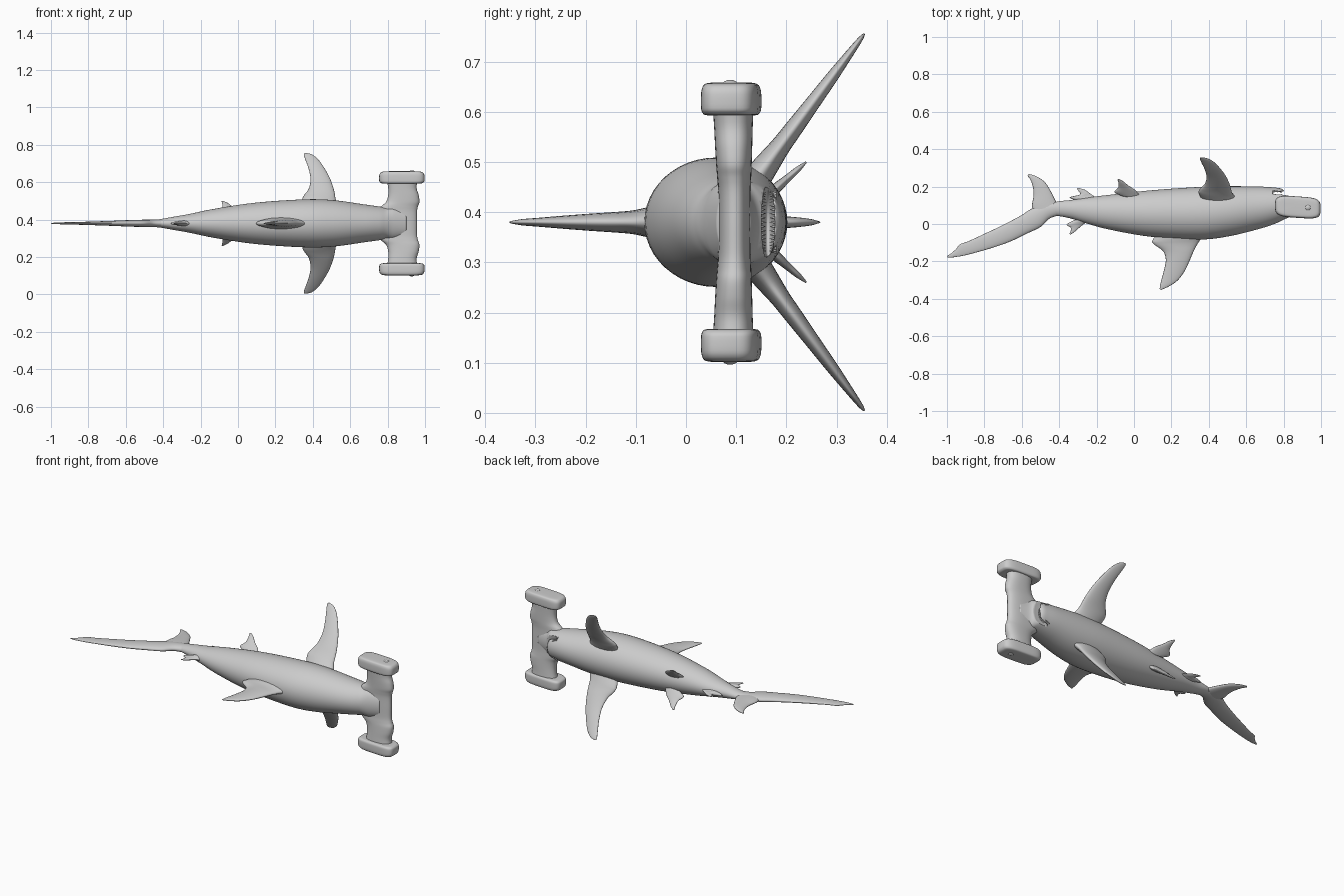
import bpy, bmesh, math
from mathutils import Vector, Matrix

ZC = 0.38  # mid-plane height of the animal


def spline(keys, sub):
    """Catmull-Rom through rows of numbers."""
    out = []
    n = len(keys)
    for i in range(n - 1):
        p0, p1, p2, p3 = (keys[max(i - 1, 0)], keys[i], keys[i + 1], keys[min(i + 2, n - 1)])
        for k in range(sub):
            t = k / sub
            out.append([0.5 * (2 * b + (c - a) * t + (2 * a - 5 * b + 4 * c - d) * t * t
                               + (3 * b - a - 3 * c + d) * t ** 3)
                        for a, b, c, d in zip(p0, p1, p2, p3)])
    out.append(list(keys[-1]))
    return out


def finish(name, bm):
    bmesh.ops.recalc_face_normals(bm, faces=bm.faces)
    for f in bm.faces:
        f.smooth = True
    me = bpy.data.meshes.new(name)
    bm.to_mesh(me)
    bm.free()
    ob = bpy.data.objects.new(name, me)
    bpy.context.collection.objects.link(ob)
    return ob


def loft(name, rings, sides=32, power=2.0):
    """rings: (centre, half axis a, half axis b), joined by quads and capped."""
    bm = bmesh.new()
    se = lambda v: math.copysign(abs(v) ** (2 / power), v)
    loops = []
    for c, a, b in rings:
        loops.append([bm.verts.new(Vector(c) + Vector(a) * se(math.cos(2 * math.pi * k / sides))
                                   + Vector(b) * se(math.sin(2 * math.pi * k / sides)))
                      for k in range(sides)])
    for l0, l1 in zip(loops, loops[1:]):
        for k in range(sides):
            j = (k + 1) % sides
            bm.faces.new((l0[k], l0[j], l1[j], l1[k]))
    bm.faces.new(loops[0])
    bm.faces.new(loops[-1])
    return finish(name, bm)


def fin(name, keys, place, normal):
    """keys: leading u,v, trailing u,v, half thickness; place maps u,v to 3D."""
    rings = []
    for lu, lv, tu, tv, t in spline(keys, 6):
        L, T = place(lu, lv), place(tu, tv)
        rings.append(((L + T) / 2, (L - T) / 2, Vector(normal) * max(t, 0.001)))
    return loft(name, rings, 24)


# body: x, back y, belly y, half width
body_keys = [(-.50, .05, .09, .012), (-.42, .045, .118, .022), (-.34, .03, .128, .036),
             (-.26, .005, .14, .05), (-.13, -.03, .156, .077), (.09, -.068, .18, .11),
             (.35, -.083, .198, .128), (.51, -.065, .202, .124), (.67, -.026, .2, .102),
             (.75, 0, .195, .091), (.79, .018, .188, .086), (.815, .03, .165, .088),
             (.84, .04, .142, .085), (.90, .062, .128, .07)]
body = loft("body", [((x, (a + b) / 2, ZC), (0, (b - a) / 2, 0), (0, 0, w))
                     for x, a, b, w in spline(body_keys, 6)], 48)

# mouth slot cut under the head
bm = bmesh.new()
bmesh.ops.create_uvsphere(bm, u_segments=40, v_segments=16, radius=1,
                          matrix=Matrix.Translation((.785, .163, ZC)) @ Matrix.Diagonal((.1, .014, .075, 1)))
cutter = finish("mouth_cutter", bm)
cutter.hide_render = True
mod = body.modifiers.new("mouth", 'BOOLEAN')
mod.operation, mod.object, mod.solver = 'DIFFERENCE', cutter, 'EXACT'
bpy.context.view_layer.objects.active = body
bpy.ops.object.modifier_apply(modifier="mouth")
bpy.data.objects.remove(cutter)

# teeth in two rows along the jaw arc
bm = bmesh.new()
for i in range(19):
    a = math.radians(-72 + 8 * i)
    for y, s in ((.153, 1), (.173, -1)):
        m = (Matrix.Translation((.722 + .066 * math.cos(a), y, ZC + .062 * math.sin(a)))
             @ Matrix.Rotation(-s * math.pi / 2, 4, 'X'))
        bmesh.ops.create_cone(bm, cap_ends=True, segments=6, radius1=.004, radius2=0, depth=.014, matrix=m)
finish("teeth", bm)

# hammer bar: sideways offset, rear x, front x, back y, belly y
half = [(0, .74, .957, .064, .129), (.06, .745, .957, .064, .129), (.09, .765, .962, .062, .13),
        (.115, .792, .97, .06, .131), (.15, .803, .966, .058, .132), (.19, .803, .955, .056, .133),
        (.235, .795, .96, .053, .135)]
bar = [(-r[0],) + r[1:] for r in half[:0:-1]] + half
loft("hammer_bar", [(((a + b) / 2, (c + d) / 2, ZC + s), ((b - a) / 2, 0, 0), (0, (d - c) / 2, 0))
                    for s, a, b, c, d in spline(bar, 5)], 36, 2.4)

# rounded hammer ends and eyes: offset, scale of section
cap_keys = [(.213, .72), (.214, .88), (.219, .96), (.228, 1), (.255, 1), (.268, .96),
            (.275, .88), (.278, .7), (.279, .3)]
for sgn, side in ((1, "left"), (-1, "right")):
    loft("hammer_end_" + side, [((.876, .09, ZC + sgn * s), (.121 * k, -.008 * k, 0), (0, .057 * k, 0))
                                for s, k in spline(cap_keys, 3)], 40, 4)
    bm = bmesh.new()
    bmesh.ops.create_uvsphere(bm, u_segments=20, v_segments=12, radius=.022,
                              matrix=Matrix.Translation((.93, .088, ZC + sgn * .262)))
    finish("eye_" + side, bm)

    # pectoral fins: x and sideways offset, sloping toward the belly
    fin("pectoral_fin_" + side,
        [(.55, .08, .36, .08, .03), (.525, .12, .345, .125, .024), (.518, .155, .353, .15, .02),
         (.51, .19, .378, .185, .018), (.492, .24, .388, .235, .015), (.465, .29, .378, .29, .012),
         (.43, .34, .362, .335, .008), (.395, .368, .353, .362, .005), (.362, .376, .353, .373, .002)],
        lambda u, v: Vector((u, .15 + (v - .1) * .745, ZC + sgn * v)), (0, .8, -.6 * sgn))

    # pelvic fins
    fin("pelvic_fin_" + side,
        [(.03, .045, -.07, .045, .014), (.005, .07, -.105, .06, .011), (-.03, .09, -.085, .08, .008),
         (-.055, .108, -.083, .1, .006), (-.08, .12, -.088, .118, .002)],
        lambda u, v: Vector((u, .165 + (v - .055) * 1.15, ZC + sgn * v)), (0, .66, -.75 * sgn))

# fins lying in the mid-plane
mid = lambda u, v: Vector((u, v, ZC))
Z = (0, 0, 1)
fin("dorsal_fin",
    [(.40, -.04, .14, -.03, .04), (.355, -.085, .10, -.085, .028), (.335, -.115, .105, -.107, .023),
     (.317, -.15, .155, -.145, .02), (.298, -.195, .17, -.19, .017), (.272, -.25, .162, -.24, .013),
     (.235, -.3, .15, -.285, .009), (.19, -.332, .14, -.325, .006), (.145, -.352, .137, -.348, .002)],
    mid, Z)
fin("second_dorsal_fin",
    [(-.24, .02, -.31, .025, .016), (-.27, -.002, -.36, -.002, .01), (-.295, -.022, -.34, -.018, .007),
     (-.315, -.04, -.338, -.035, .005), (-.338, -.056, -.346, -.053, .002)], mid, Z)
fin("anal_fin",
    [(-.19, .13, -.28, .12, .016), (-.215, .149, -.345, .141, .01), (-.24, .167, -.29, .157, .008),
     (-.265, .184, -.296, .175, .005), (-.3, .193, -.305, .188, .002)], mid, Z)

# tail: long lobe on the back side, short lobe on the belly side
fin("tail_long_lobe",
    [(-.39, .048, -.41, .115, .022), (-.45, .03, -.475, .11, .02), (-.5, -.016, -.55, .08, .019),
     (-.57, -.05, -.61, .042, .017), (-.66, -.093, -.71, -.01, .013), (-.75, -.125, -.79, -.048, .01),
     (-.85, -.154, -.885, -.092, .007), (-.915, -.17, -.93, -.108, .006), (-.945, -.175, -.95, -.132, .005),
     (-.975, -.179, -.975, -.155, .004), (-.997, -.178, -1, -.171, .002)], mid, Z)
fin("tail_short_lobe",
    [(-.40, .085, -.53, .03, .018), (-.42, .125, -.545, .095, .017), (-.445, .175, -.537, .15, .014),
     (-.475, .222, -.54, .195, .011), (-.52, .254, -.553, .235, .007), (-.562, .268, -.57, .258, .002)],
    mid, Z)
